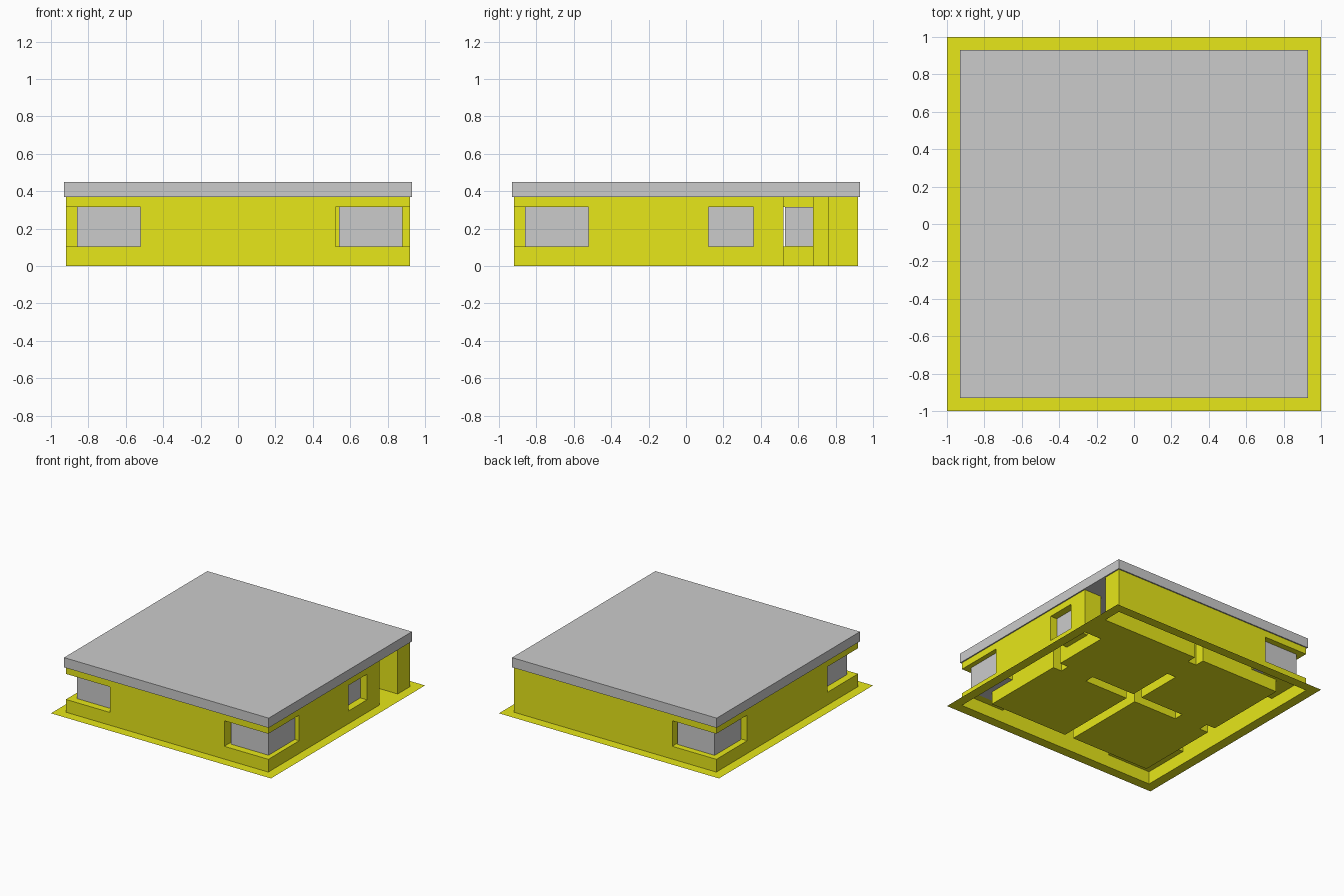
import bpy, bmesh
from mathutils import Vector

if "Cube" in bpy.data.objects:
    bpy.data.objects.remove(bpy.data.objects["Cube"])

yellow = bpy.data.materials.new("yellow")
yellow.diffuse_color = (0.8, 0.8, 0.01, 1)
yellow.use_nodes = True
yellow.node_tree.nodes["Principled BSDF"].inputs["Base Color"].default_value = yellow.diffuse_color

SILL, HEAD, TOP, ROOF = 0.105, 0.315, 0.37, 0.45
OUT, INN, JAMB = 0.92, 0.76, 0.52


def is_wall(x, y, z):
    """Floor plan: thick outer walls, cross of partitions, doors and windows."""
    ax, ay = abs(x), abs(y)
    if not 0 < z < TOP or max(ax, ay) > OUT:
        return False
    if max(ax, ay) > INN:                                   # outer wall ring
        if x > INN and JAMB < y < INN:                      # entrance
            return False
        if SILL < z < HEAD:
            if ax > JAMB and ay > JAMB and not (x > 0 and y > 0):
                return False                                # corner windows
            if x > INN and 0.12 < y < 0.36:                 # side window
                return False
        return True
    if ax < 0.04:                                           # partition along y
        return not 0.44 < y < 0.68
    if ay < 0.04:                                           # partition along x
        return not 0.44 < ax < 0.68
    return False


# Ground sheet with hollow walls raised out of it
half = [0.04, 0.44, 0.52, 0.68, 0.76, 0.92, 1.0]
xs = sorted([-v for v in half] + half)
ys = sorted(xs + [0.12, 0.36])
zs = [0, SILL, HEAD, TOP]
bm = bmesh.new()


def quad(lo, hi, axis, side, direction):
    """Face of the cell lo-hi on the given axis and side."""
    a, b = [i for i in range(3) if i != axis]
    pts = []
    for u, v in ((0, 0), (1, 0), (1, 1), (0, 1)):
        p = Vector(lo)
        p[axis] = (lo, hi)[side][axis]
        p[a] = (lo, hi)[u][a]
        p[b] = (lo, hi)[v][b]
        pts.append(p)
    n = (pts[1] - pts[0]).cross(pts[2] - pts[0])
    if n[axis] * direction < 0:
        pts.reverse()
    bm.faces.new([bm.verts.new(p) for p in pts])


for x0, x1 in zip(xs, xs[1:]):
    for y0, y1 in zip(ys, ys[1:]):
        for z0, z1 in zip(zs, zs[1:]):
            lo, hi = (x0, y0, z0), (x1, y1, z1)
            mid = [(a + b) / 2 for a, b in zip(lo, hi)]
            if not is_wall(*mid):
                if z0 == 0:
                    quad(lo, hi, 2, 0, 1)                   # ground
                continue
            for axis, grid in enumerate((xs, ys, zs)):
                for side in (0, 1):
                    if axis == 2 and side == 0 and z0 == 0:
                        continue                            # open underside
                    d = 1 if side else -1
                    probe = list(mid)
                    probe[axis] = (lo, hi)[side][axis] + d * 0.01
                    if not is_wall(*probe):
                        quad(lo, hi, axis, side, d)

bmesh.ops.remove_doubles(bm, verts=bm.verts, dist=1e-5)
bmesh.ops.dissolve_limit(bm, angle_limit=0.01, verts=bm.verts, edges=bm.edges)
bmesh.ops.triangulate(bm, faces=[f for f in bm.faces if len(f.verts) > 4])
mesh = bpy.data.meshes.new("walls_and_ground")
bm.to_mesh(mesh)
bm.free()
mesh.materials.append(yellow)
bpy.context.collection.objects.link(bpy.data.objects.new("walls_and_ground", mesh))


def box(name, lo, hi):
    lo, hi = Vector(lo), Vector(hi)
    bpy.ops.mesh.primitive_cube_add(size=1, location=(lo + hi) / 2)
    ob = bpy.context.object
    ob.name = name
    ob.scale = hi - lo
    return ob


# Roof slab
box("roof", (-0.93, -0.93, TOP), (0.93, 0.93, ROOF))

# Glazing
box("window_front_left", (-0.86, -0.86, SILL), (-0.52, -0.52, HEAD))
box("window_front_right", (0.54, -0.86, SILL), (0.88, -0.52, HEAD))
box("window_back_left", (-0.87, 0.53, SILL), (-0.53, 0.87, HEAD))
box("window_side", (0.80, 0.12, SILL), (0.86, 0.36, HEAD))
